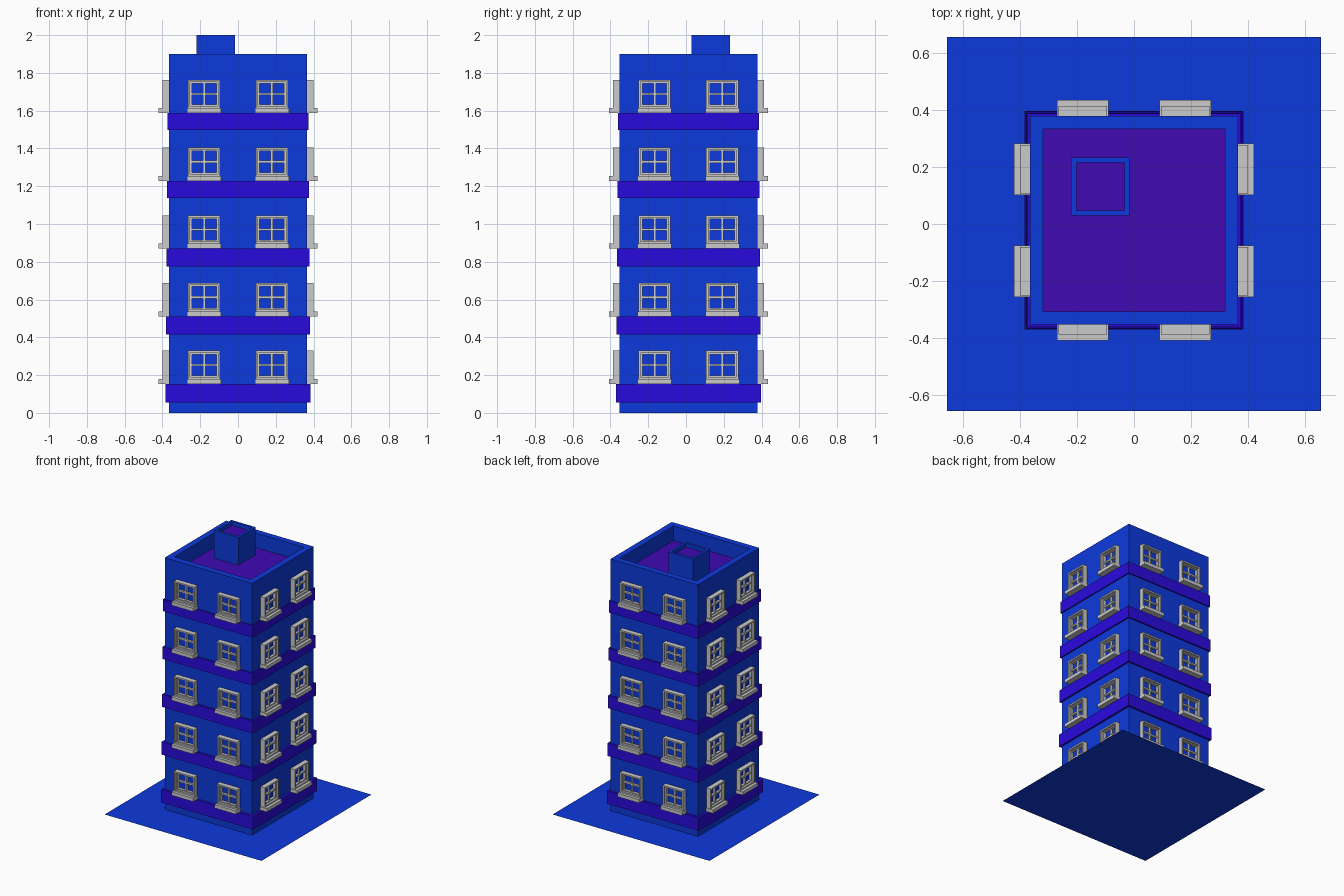
import bpy, bmesh, math
from mathutils import Matrix, Vector

if "Cube" in bpy.data.objects:
    bpy.data.objects.remove(bpy.data.objects["Cube"])

CY = 0.013      # tower centre in y
WALL = 0.365    # half width of the tower


def material(name, rgb):
    m = bpy.data.materials.new(name)
    m.diffuse_color = (*rgb, 1)
    m.use_nodes = True
    m.node_tree.nodes["Principled BSDF"].inputs["Base Color"].default_value = m.diffuse_color
    return m


BLUE = material("wall_blue", (0.004, 0.042, 0.72))
VIOLET = material("band_violet", (0.023, 0.003, 0.72))
PURPLE = material("roof_purple", (0.05, 0.003, 0.45))


def loft(bm, sections, cap=False, cy=0.0):
    """Skin rectangles (half x, half y, z); optionally cap the last one."""
    rings = [[bm.verts.new((sx * hx, cy + sy * hy, z))
              for sx, sy in ((-1, -1), (1, -1), (1, 1), (-1, 1))]
             for hx, hy, z in sections]
    for a, b in zip(rings, rings[1:]):
        for i in range(4):
            j = (i + 1) % 4
            bm.faces.new((a[i], a[j], b[j], b[i]))
    if cap:
        bm.faces.new(rings[-1]).material_index = 1


def box(bm, lo, hi):
    lo, hi = Vector(lo), Vector(hi)
    bmesh.ops.create_cube(bm, size=1, matrix=Matrix.Translation((lo + hi) / 2)
                          @ Matrix.Diagonal((*(hi - lo), 1)))


def to_mesh(bm, name, mats=()):
    me = bpy.data.meshes.new(name)
    bm.to_mesh(me)
    bm.free()
    for m in mats:
        me.materials.append(m)
    return me


def add(name, me, matrix=Matrix()):
    ob = bpy.data.objects.new(name, me)
    bpy.context.collection.objects.link(ob)
    ob.matrix_world = matrix
    return ob


# Ground slab (a single flat sheet)
bm = bmesh.new()
bmesh.ops.create_grid(bm, x_segments=1, y_segments=1, size=0.655)
add("ground_sheet", to_mesh(bm, "ground_sheet", [BLUE]))

# Tower walls with parapet and sunken roof
bm = bmesh.new()
loft(bm, [(h, h, z) for h, z in
          ((WALL, 0), (WALL, 1.9), (0.319, 1.9), (0.319, 1.79))], cap=True)
add("tower", to_mesh(bm, "tower", [BLUE, PURPLE]), Matrix.Translation((0, CY, 0)))

# Roof stair box with its own sunken top
bm = bmesh.new()
loft(bm, [(h, h, z) for h, z in
          ((0.102, 1.79), (0.102, 2.0), (0.084, 2.0), (0.084, 1.97))], cap=True)
add("roof_box", to_mesh(bm, "roof_box", [BLUE, PURPLE]),
    Matrix.Translation((-0.118, 0.131, 0)))

# Window: stepped frame, cross bars and sill, drawn flat then stood up
bm = bmesh.new()
loft(bm, [(0.085, 0.075, 0), (0.085, 0.075, 0.035), (0.074, 0.064, 0.035),
          (0.074, 0.064, 0.02), (0.064, 0.056, 0.02), (0.064, 0.056, 0)], cy=0.101)
box(bm, (-0.006, 0.045, 0), (0.006, 0.157, 0.016))
box(bm, (-0.064, 0.095, 0), (0.064, 0.107, 0.016))
box(bm, (-0.09, 0, 0), (0.09, 0.026, 0.056))
bm.transform(Matrix.Rotation(math.pi / 2, 4, 'X'))
window = to_mesh(bm, "window")

# Five storeys: a projecting band with two windows per side above it
for n in range(5):
    top = 0.153 + 0.3585 * n
    bottom = top - 0.098 + 0.002 * n
    w = 0.383 - 0.0023 * n
    bm = bmesh.new()
    loft(bm, [(h, h, z) for h, z in
              ((WALL, bottom), (w, bottom), (w, top), (WALL, top))])
    add(f"band_{n + 1}", to_mesh(bm, "band", [VIOLET]),
        Matrix.Translation((0, CY, 0)))
    for side in range(4):
        for x in (-0.179, 0.179):
            add(f"window_{n + 1}", window,
                Matrix.Translation((0, CY, top))
                @ Matrix.Rotation(side * math.pi / 2, 4, 'Z')
                @ Matrix.Translation((x, -WALL, 0)))
